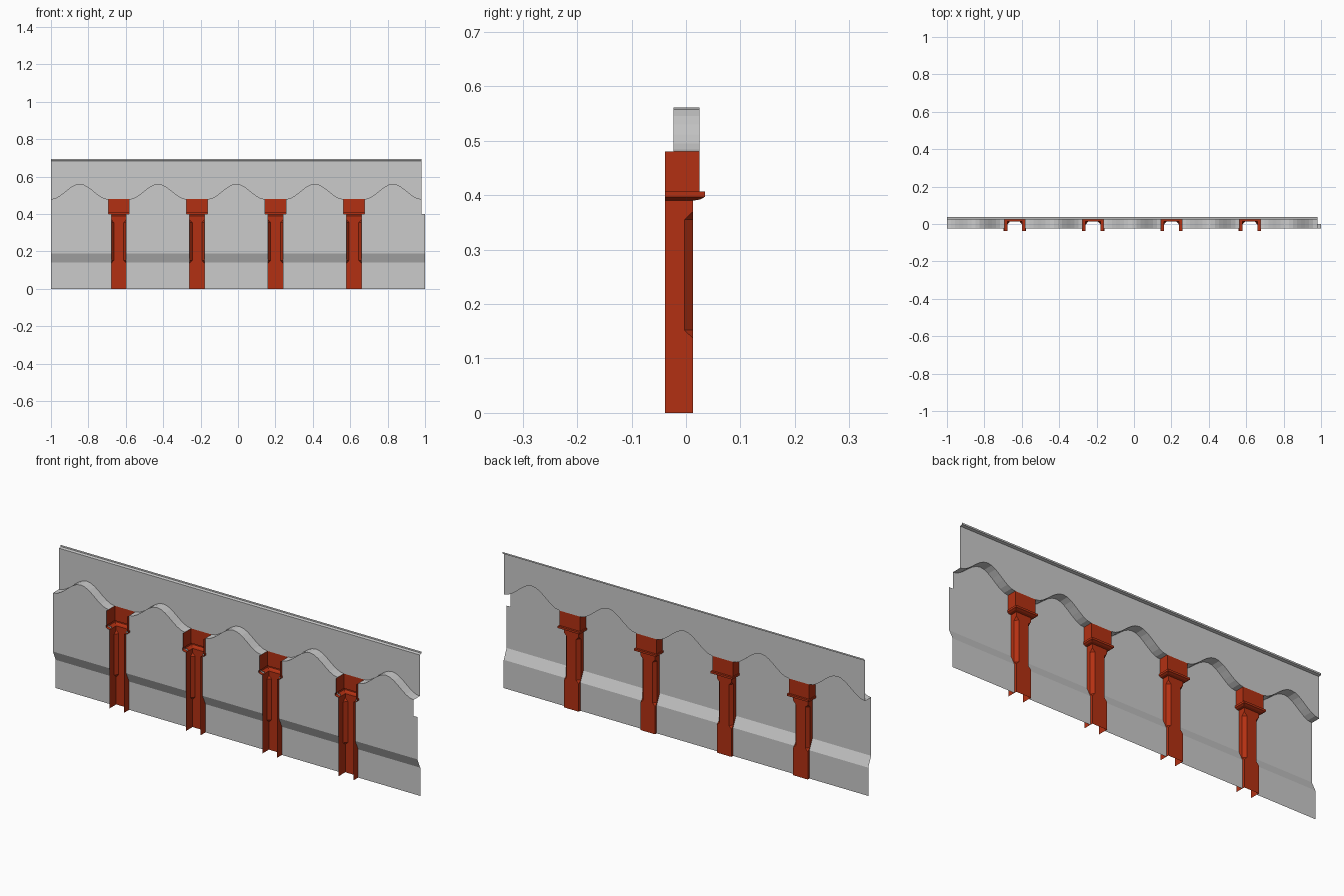
import bpy, bmesh, math

if "Cube" in bpy.data.objects:
    bpy.data.objects.remove(bpy.data.objects["Cube"])

PITCH, MID = 0.419, -0.009
FRONT, TOP_Y, RIM_Y = -0.023, 0.025, 0.0387
COL_W, CAP_W, CAP_Z = 0.04, 0.056, 0.48
centres = [MID + (i - 1.5) * PITCH for i in range(4)]


def make_object(name, bm, mat=None):
    bmesh.ops.remove_doubles(bm, verts=bm.verts, dist=1e-5)
    mesh = bpy.data.meshes.new(name)
    bm.to_mesh(mesh)
    bm.free()
    if mat:
        mesh.materials.append(mat)
    ob = bpy.data.objects.new(name, mesh)
    bpy.context.collection.objects.link(ob)
    return ob


def face(bm, pts):
    f = bm.faces.new([bm.verts.new(p) for p in pts])
    f.normal_update()
    # the outside of the wall is towards +y, undersides face down
    if f.normal.y < -1e-4 or (abs(f.normal.y) < 1e-4 and f.normal.z > 0):
        f.normal_flip()


def arch(a, b, n=14):
    """Bell-shaped arch line from x=a to x=b."""
    return [(a + (b - a) * i / n,
             CAP_Z + 0.0405 * (1 - math.cos(2 * math.pi * i / n)))
            for i in range(n + 1)]


# Wall bays between the pillars: plinth, slope, recessed panel, arched soffit
lows = [-1.0] + [c + COL_W for c in centres]
highs = [c - COL_W for c in centres] + [1.0]
arch_l = [-1.0] + [c + CAP_W for c in centres]
arch_r = [c - CAP_W for c in centres] + [0.98]
panels, upper = bmesh.new(), bmesh.new()
profile = [(0.0, 0.0), (0.0, 0.14), (FRONT, 0.19), (FRONT, 0.40)]
for x0, x1, a, b in zip(lows, highs, arch_l, arch_r):
    for (y0, z0), (y1, z1) in zip(profile, profile[1:]):
        face(panels, [(x0, y0, z0), (x1, y0, z0), (x1, y1, z1), (x0, y1, z1)])
    line = arch(a, b)
    for (xa, za), (xb, zb) in zip(line, line[1:]):
        face(panels, [(xa, FRONT, 0.40), (xb, FRONT, 0.40), (xb, FRONT, zb), (xa, FRONT, za)])
        face(panels, [(xa, FRONT, za), (xb, FRONT, zb), (xb, TOP_Y, zb), (xa, TOP_Y, za)])
        face(upper, [(xa, TOP_Y, za), (xb, TOP_Y, zb), (xb, TOP_Y, 0.684), (xa, TOP_Y, 0.684)])
make_object("recessed_wall_panels", panels)

# Upper wall above the caps, and the rim along its top
for c in centres:
    a, b = c - CAP_W, c + CAP_W
    face(upper, [(a, TOP_Y, CAP_Z), (b, TOP_Y, CAP_Z), (b, TOP_Y, 0.684), (a, TOP_Y, 0.684)])
rim = [(TOP_Y, 0.684), (RIM_Y, 0.687), (RIM_Y, 0.695)]
for (y0, z0), (y1, z1) in zip(rim, rim[1:]):
    face(upper, [(-1, y0, z0), (0.98, y0, z0), (0.98, y1, z1), (-1, y1, z1)])
make_object("upper_wall", upper)

# Pillars: open U channel with stopped chamfers, flange and cap
red = bpy.data.materials.new("red_brown")
red.diffuse_color = (0.45, 0.03, 0.006, 1)
red.use_nodes = True
red.node_tree.nodes["Principled BSDF"].inputs["Base Color"].default_value = red.diffuse_color
# z, half width, outer y, chamfer in x, chamfer in y
rings = [(0, COL_W, 0.013, 0, 0), (0.137, COL_W, 0.013, 0, 0),
         (0.152, COL_W, 0.013, 0.014, 0.016), (0.355, COL_W, 0.013, 0.014, 0.016),
         (0.37, COL_W, 0.013, 0, 0), (0.39, COL_W, 0.013, 0, 0),
         (0.392, 0.052, 0.026, 0, 0), (0.397, 0.06, 0.035, 0, 0),
         (0.407, 0.06, 0.035, 0, 0), (0.407, CAP_W, TOP_Y, 0, 0),
         (CAP_Z, CAP_W, TOP_Y, 0, 0)]
bm = bmesh.new()
rows = []
for z, w, y, cx, cy in rings:
    half = [(w, -RIM_Y), (w, y - cy), (w - cx, y)]
    section = half + [(-x, v) for x, v in reversed(half)]
    rows.append([bm.verts.new((x, v, z)) for x, v in section])
for lo, hi in zip(rows, rows[1:]):
    for i in range(5):
        bm.faces.new([lo[i], lo[i + 1], hi[i + 1], hi[i]])
first = make_object("pillar", bm, red)
first.location.x = centres[0]
for c in centres[1:]:
    ob = bpy.data.objects.new("pillar", first.data)
    ob.location.x = c
    bpy.context.collection.objects.link(ob)
